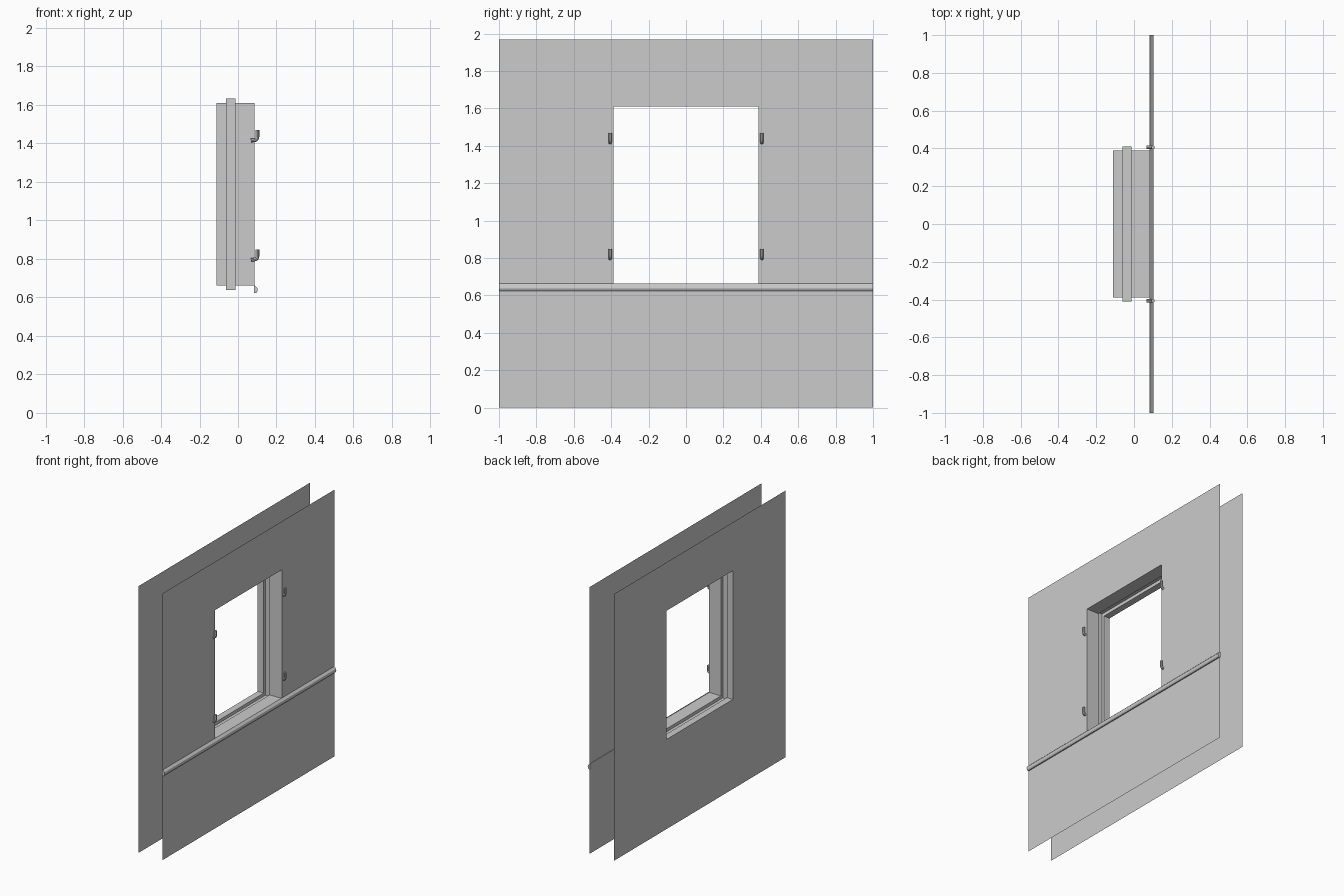
import bpy, bmesh, math

if "Cube" in bpy.data.objects:
    bpy.data.objects.remove(bpy.data.objects["Cube"])

XB, XF = -0.111, 0.086            # back and front sheet positions
HOLE = (0.388, 0.661, 1.61)       # half width, bottom, top
GROOVE = (0.409, 0.638, 1.634)
WALL = (1.0, 0.0, 1.967)


def finish(name, bm):
    me = bpy.data.meshes.new(name)
    bm.to_mesh(me)
    bm.free()
    ob = bpy.data.objects.new(name, me)
    bpy.context.collection.objects.link(ob)
    return ob


def ring_strip(name, rings):
    """Bridge successive rectangles, each given as (x, (half width, z0, z1))."""
    bm = bmesh.new()
    loops = []
    for x, (w, z0, z1) in rings:
        loops.append([bm.verts.new((x, y, z)) for y, z in
                      ((-w, z0), (w, z0), (w, z1), (-w, z1))])
    for a, b in zip(loops, loops[1:]):
        for i in range(4):
            j = (i + 1) % 4
            bm.faces.new((a[i], a[j], b[j], b[i]))
    return finish(name, bm)


# wall sheets and the grooved lining of the opening
ring_strip("inner_wall", [(XF, WALL), (XF, HOLE)])
ring_strip("outer_wall", [(XB, HOLE), (XB, WALL)])
ring_strip("window_lining", [(XF, HOLE), (-0.014, HOLE), (-0.014, GROOVE),
                             (-0.062, GROOVE), (-0.062, HOLE), (XB, HOLE)])

# rail: rounded profile run along the wall
profile = [(0.082, 0.622), (0.094, 0.622), (0.100, 0.630), (0.102, 0.640),
           (0.100, 0.650), (0.093, 0.657), (0.086, 0.664), (0.082, 0.664)]
bm = bmesh.new()
face = bm.faces.new([bm.verts.new((x, -1, z)) for x, z in profile])
res = bmesh.ops.extrude_face_region(bm, geom=[face], use_keep_orig=True)
bmesh.ops.translate(bm, vec=(0, 2, 0),
                    verts=[g for g in res["geom"] if isinstance(g, bmesh.types.BMVert)])
bmesh.ops.recalc_face_normals(bm, faces=bm.faces)
finish("dado_rail", bm)


def hook(name, y, z):
    """J-shaped peg: leaves the wall, then bends upward."""
    cx, cz, r = 0.084, 0.017, 0.017
    path = [(0.067, -0.002)]
    path += [(cx + r * math.sin(t), cz - r * math.cos(t))
             for t in (math.radians(a) for a in range(0, 91, 18))]
    path.append((0.101, 0.052))
    cu = bpy.data.curves.new(name, 'CURVE')
    cu.dimensions = '3D'
    cu.bevel_depth = 0.0095
    cu.bevel_resolution = 2
    cu.use_fill_caps = True
    sp = cu.splines.new('POLY')
    sp.points.add(len(path) - 1)
    for p, (px, pz) in zip(sp.points, path):
        p.co = (px, y, z + pz, 1)
    ob = bpy.data.objects.new(name, cu)
    bpy.context.collection.objects.link(ob)
    bpy.ops.object.select_all(action='DESELECT')
    ob.select_set(True)
    bpy.context.view_layer.objects.active = ob
    bpy.ops.object.convert(target='MESH')
    bpy.ops.object.shade_smooth_by_angle(angle=math.radians(40))


# four hooks beside the opening
for side, y in (("left", -0.406), ("right", 0.406)):
    for level, z in (("lower", 0.797), ("upper", 1.417)):
        hook(f"{level}_{side}_hook", y, z)
